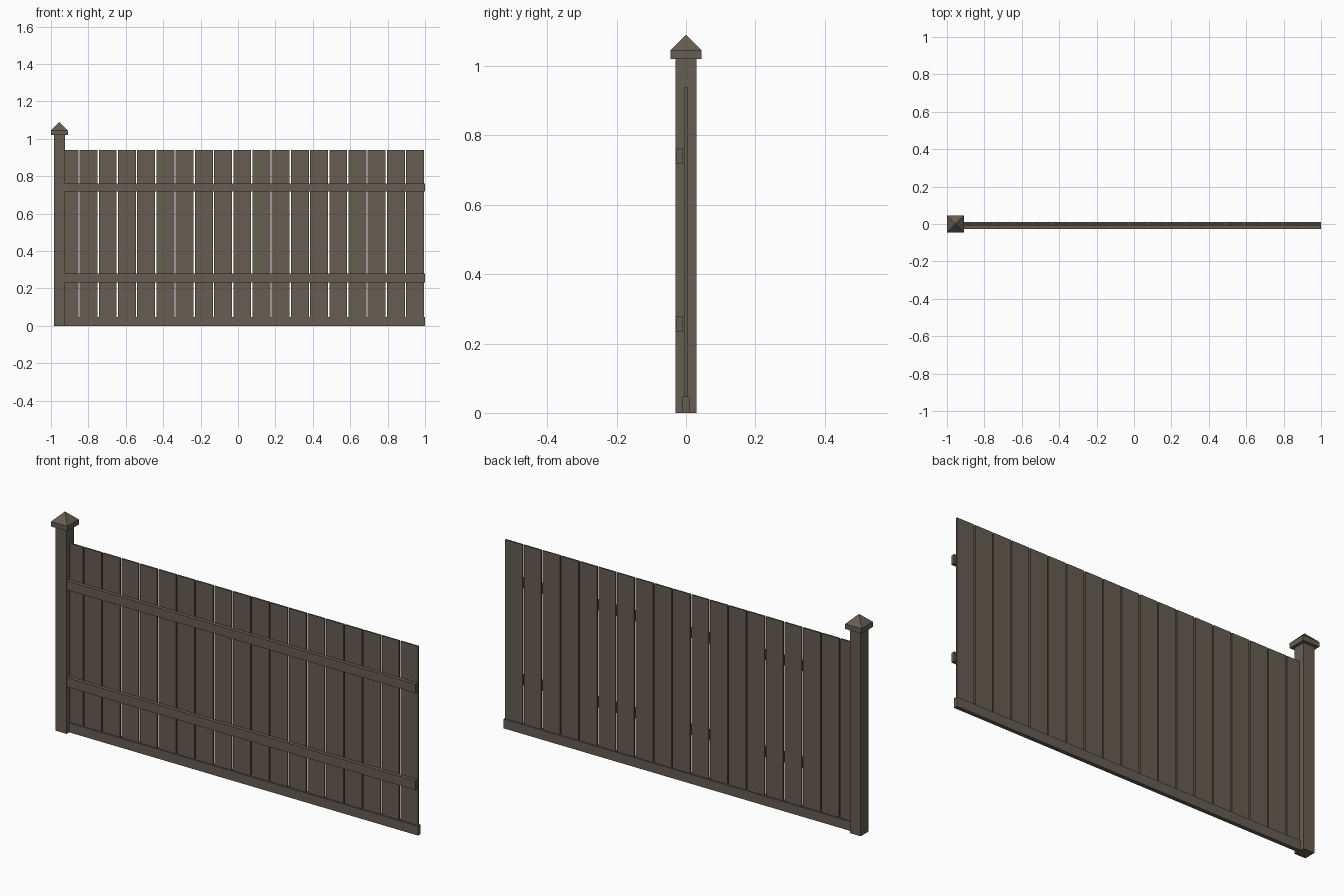
import bpy, bmesh

if "Cube" in bpy.data.objects:
    bpy.data.objects.remove(bpy.data.objects["Cube"])

wood = bpy.data.materials.new("weathered_wood")
wood.diffuse_color = (0.128, 0.110, 0.083, 1)
wood.use_nodes = True
wood.node_tree.nodes["Principled BSDF"].inputs["Base Color"].default_value = wood.diffuse_color


def finish(name, bm):
    bmesh.ops.recalc_face_normals(bm, faces=bm.faces)
    mesh = bpy.data.meshes.new(name)
    bm.to_mesh(mesh)
    bm.free()
    mesh.materials.append(wood)
    obj = bpy.data.objects.new(name, mesh)
    bpy.context.collection.objects.link(obj)
    return obj


def box(name, x, y, z):
    """Box from (min, max) ranges on each axis."""
    bm = bmesh.new()
    bmesh.ops.create_cube(bm, size=1)
    for v in bm.verts:
        v.co = [r[0] if c < 0 else r[1] for c, r in zip(v.co, (x, y, z))]
    return finish(name, bm)


POST_X = -0.955

# Square post
box("post", (POST_X - 0.03, POST_X + 0.03), (-0.03, 0.03), (0, 1.02))

# Post cap: square slab whose top is poked up into a pyramid
CAP = 0.045
bm = bmesh.new()
bmesh.ops.create_cube(bm, size=1)
for v in bm.verts:
    v.co = (POST_X + CAP * (1 if v.co.x > 0 else -1),
            CAP * (1 if v.co.y > 0 else -1),
            1.045 if v.co.z > 0 else 1.02)
bm.normal_update()
top = [f for f in bm.faces if f.normal.z > 0.9]
poked = bmesh.ops.poke(bm, faces=top)
poked["verts"][0].co.z = 1.09
finish("post_cap", bm)

# Vertical boards with narrow gaps; the first is half buried in the post
COUNT, PITCH, GAP = 19, 0.1027, 0.007
START = -0.953
for i in range(COUNT):
    x0 = START + i * PITCH
    box(f"board_{i + 1:02d}", (x0 + GAP / 2, x0 + PITCH - GAP / 2),
        (-0.004, 0.004), (0.01, 0.94))

# Horizontal rails on the front
for name, z in (("lower_rail", (0.233, 0.279)), ("upper_rail", (0.717, 0.762))):
    box(name, (POST_X, 1.0), (-0.028, -0.009), z)

# Kick board along the ground
box("kick_board", (POST_X, 1.0), (-0.01, 0.01), (0, 0.047))
